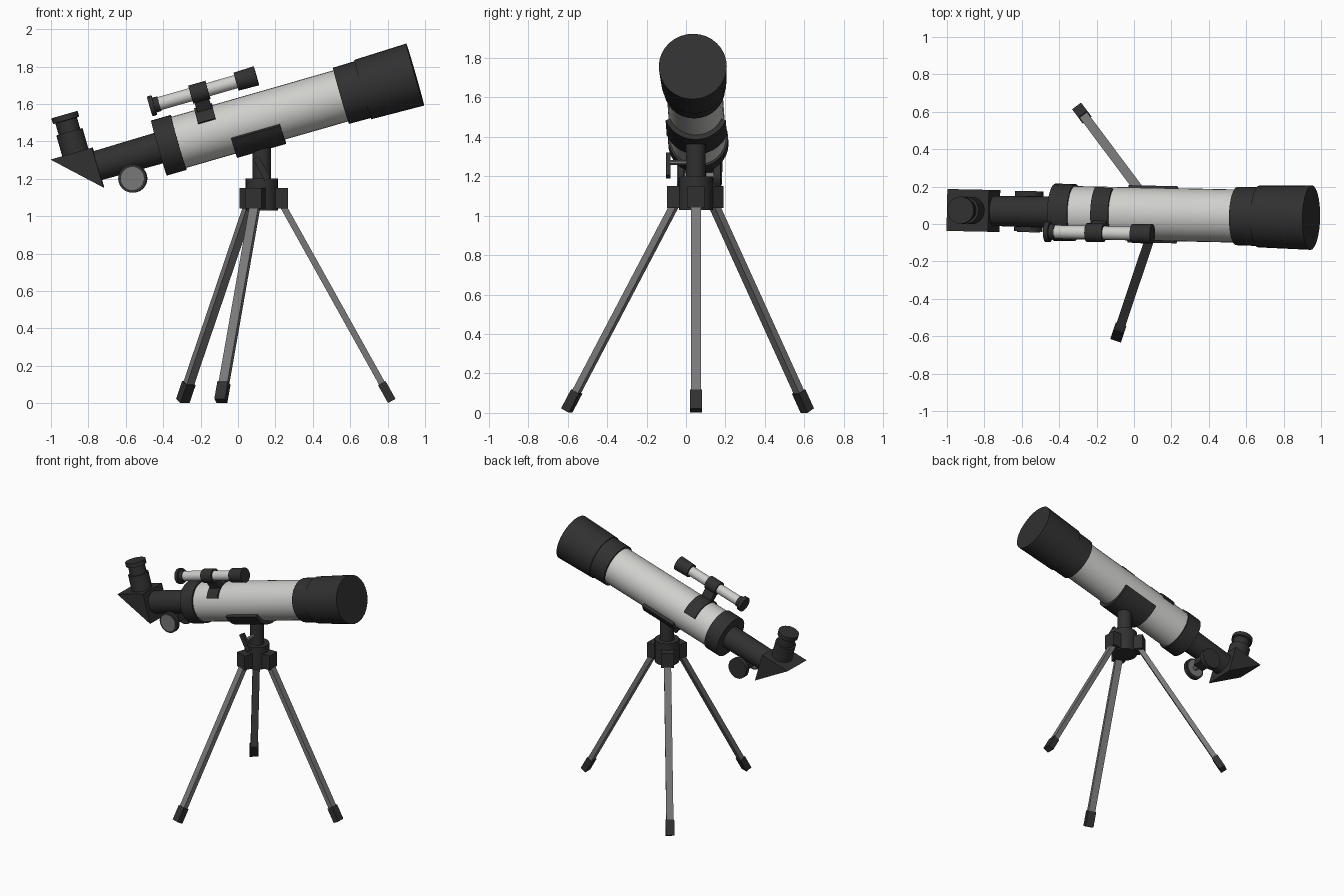
import bpy, bmesh, math
from mathutils import Matrix, Vector

if "Cube" in bpy.data.objects:
    bpy.data.objects.remove(bpy.data.objects["Cube"])


def material(name, rgb):
    m = bpy.data.materials.new(name)
    m.diffuse_color = (*rgb, 1)
    m.use_nodes = True
    m.node_tree.nodes["Principled BSDF"].inputs["Base Color"].default_value = m.diffuse_color
    return m


DARK = material("charcoal", (0.03, 0.03, 0.03))
LIGHT = material("pale_grey", (0.62, 0.62, 0.6))
GREY = material("mid_grey", (0.19, 0.19, 0.19))

T = Matrix.Translation


def R(deg, axis):
    return Matrix.Rotation(math.radians(deg), 4, axis)


def finish(name, bm, mat, M):
    bmesh.ops.recalc_face_normals(bm, faces=bm.faces)
    bm.transform(M)
    me = bpy.data.meshes.new(name)
    bm.to_mesh(me)
    bm.free()
    me.materials.append(mat)
    ob = bpy.data.objects.new(name, me)
    bpy.context.collection.objects.link(ob)
    bpy.ops.object.select_all(action='DESELECT')
    ob.select_set(True)
    bpy.context.view_layer.objects.active = ob
    bpy.ops.object.shade_smooth_by_angle(angle=math.radians(30))
    return ob


def lathe(name, profile, mat, M, n=32):
    """Capped solid of revolution round local X from (x, radius) points."""
    bm = bmesh.new()
    rings = [[bm.verts.new((x, r * math.cos(2 * math.pi * i / n), r * math.sin(2 * math.pi * i / n)))
              for i in range(n)] for x, r in profile]
    for a, b in zip(rings, rings[1:]):
        for i in range(n):
            j = (i + 1) % n
            bm.faces.new((a[i], a[j], b[j], b[i]))
    bm.faces.new(rings[0])
    bm.faces.new(rings[-1])
    return finish(name, bm, mat, M)


def box(name, size, mat, M):
    bm = bmesh.new()
    bmesh.ops.create_cube(bm, size=1)
    bm.transform(Matrix.Diagonal((*size, 1)))
    return finish(name, bm, mat, M)


def prism(name, pts, x0, x1, mat, M):
    """(y, z) outline extruded along local X."""
    bm = bmesh.new()
    f = bm.faces.new([bm.verts.new((x0, y, z)) for y, z in pts])
    ext = bmesh.ops.extrude_face_region(bm, geom=[f])["geom"]
    bmesh.ops.translate(bm, vec=(x1 - x0, 0, 0), verts=[v for v in ext if isinstance(v, bmesh.types.BMVert)])
    return finish(name, bm, mat, M)


def arc_band(name, r0, r1, a0, a1, x0, x1, mat, M, n=14):
    """Curved strip wrapped round local X between two angles."""
    ang = [math.radians(a0 + (a1 - a0) * i / n) for i in range(n + 1)]
    pts = [(r1 * math.cos(a), r1 * math.sin(a)) for a in ang]
    pts += [(r0 * math.cos(a), r0 * math.sin(a)) for a in reversed(ang)]
    return prism(name, pts, x0, x1, mat, M)


# Telescope frame: local X is the optical axis, tilted up 16 degrees
TEL = T((-0.423, 0.063, 1.364)) @ R(-1.2, 'Z') @ R(-16, 'Y')

# Main tube, rear collar, front hood
lathe("main_tube", [(0.08, 0.142), (1.05, 0.142)], LIGHT, TEL)
lathe("rear_collar", [(0, 0.153), (0.11, 0.153)], DARK, TEL)
lathe("front_collar", [(1.013, 0.156), (1.14, 0.158)], DARK, TEL)
lathe("dew_shield", [(1.134, 0.165), (1.426, 0.1725)], DARK, TEL)

# Focuser tube with pinion, axle and two knobs
lathe("focuser_tube", [(-0.36, 0.08), (0.02, 0.085)], DARK, TEL)
PIN = TEL @ T((-0.179, 0, -0.118)) @ R(90, 'Z')
box("pinion_housing", (0.07, 0.08, 0.08), DARK, PIN @ T((0, 0, 0.02)))
lathe("focus_axle", [(-0.1, 0.018), (0.1, 0.018)], GREY, PIN, 12)
lathe("focus_knob_back", [(0.075, 0.076), (0.11, 0.076)], DARK, PIN, 24)
lathe("focus_knob_front", [(-0.106, 0.076), (-0.078, 0.076)], DARK, PIN, 24)
lathe("focus_knob_face", [(-0.11, 0.062), (-0.074, 0.062)], GREY, PIN, 24)

# Star diagonal (triangular prism) and eyepiece
prism("diagonal_prism", [(0.572, 0.1), (0.341, 0.1), (0.341, -0.122)], -0.112, 0.112, DARK, TEL @ R(90, 'Z'))
lathe("eyepiece", [(0.09, 0.073), (0.216, 0.073), (0.216, 0.06), (0.278, 0.06), (0.28, 0.073), (0.311, 0.073)],
      DARK, TEL @ T((-0.436, 0, 0)) @ R(-90, 'Y'))

# Finder scope, carried on a band over the tube
FIND = TEL @ T((0, -0.105, 0.227))
lathe("finder_tube", [(0.05, 0.036), (0.52, 0.036)], LIGHT, FIND, 24)
lathe("finder_eyepiece", [(0.016, 0.055), (0.042, 0.055), (0.042, 0.042), (0.07, 0.04)], DARK, FIND, 24)
lathe("finder_objective", [(0.497, 0.05), (0.61, 0.053)], DARK, FIND, 24)
lathe("finder_ring", [(0.245, 0.05), (0.34, 0.05)], DARK, FIND, 24)
arc_band("finder_band", 0.138, 0.153, 27, 153, 0.24, 0.338, DARK, TEL)
box("finder_stem", (0.08, 0.05, 0.1), DARK, TEL @ R(24.8, 'X') @ T((0.292, 0, 0.175)))

# Cradle under the tube
arc_band("tube_cradle", 0.138, 0.166, 203, 337, 0.388, 0.66, DARK, TEL)

# Mount post, hub and locking screw
CX, CY = 0.127, 0.05
UP = T((CX, CY, 0)) @ R(-90, 'Y')
lathe("mount_post", [(1.15, 0.05), (1.39, 0.05)], DARK, UP, 24)
lathe("tripod_hub", [(1.03, 0.086), (1.2, 0.086)], DARK, UP, 24)
lathe("lock_screw", [(-0.13, 0.012), (0, 0.012)], GREY, T((CX, CY, 1.27)) @ R(90, 'Z'), 12)
box("lock_screw_wing", (0.035, 0.025, 0.13), DARK, T((CX, CY - 0.14, 1.255)) @ R(-28, 'Y'))

# Tripod legs with feet and hub brackets
FEET = {"right": (0.822, 0.05), "back": (-0.295, 0.615), "front": (-0.092, -0.605)}
for side, (fx, fy) in FEET.items():
    out = Vector((fx - CX, fy - CY, 0)).normalized()
    foot = Vector((fx, fy, 0.012))
    top = Vector((CX, CY, 1.07)) + out * 0.105
    d = (top - foot).normalized()
    t = Vector((0, 0, 1)).cross(out)
    rot = Matrix((t, d.cross(t), d)).transposed().to_4x4()
    LEG = T(foot) @ rot
    length = (top - foot).length
    box(side + "_leg", (0.05, 0.034, length - 0.05), GREY, LEG @ T((0, 0, length / 2 + 0.025)))
    box(side + "_foot", (0.06, 0.046, 0.11), DARK, LEG @ T((0, 0, 0.055)))
    turn = R(math.degrees(math.atan2(out.y, out.x)), 'Z')
    box(side + "_leg_bracket", (0.09, 0.09, 0.11), DARK, T((CX, CY, 1.095)) @ turn @ T((0.095, 0, 0)))
